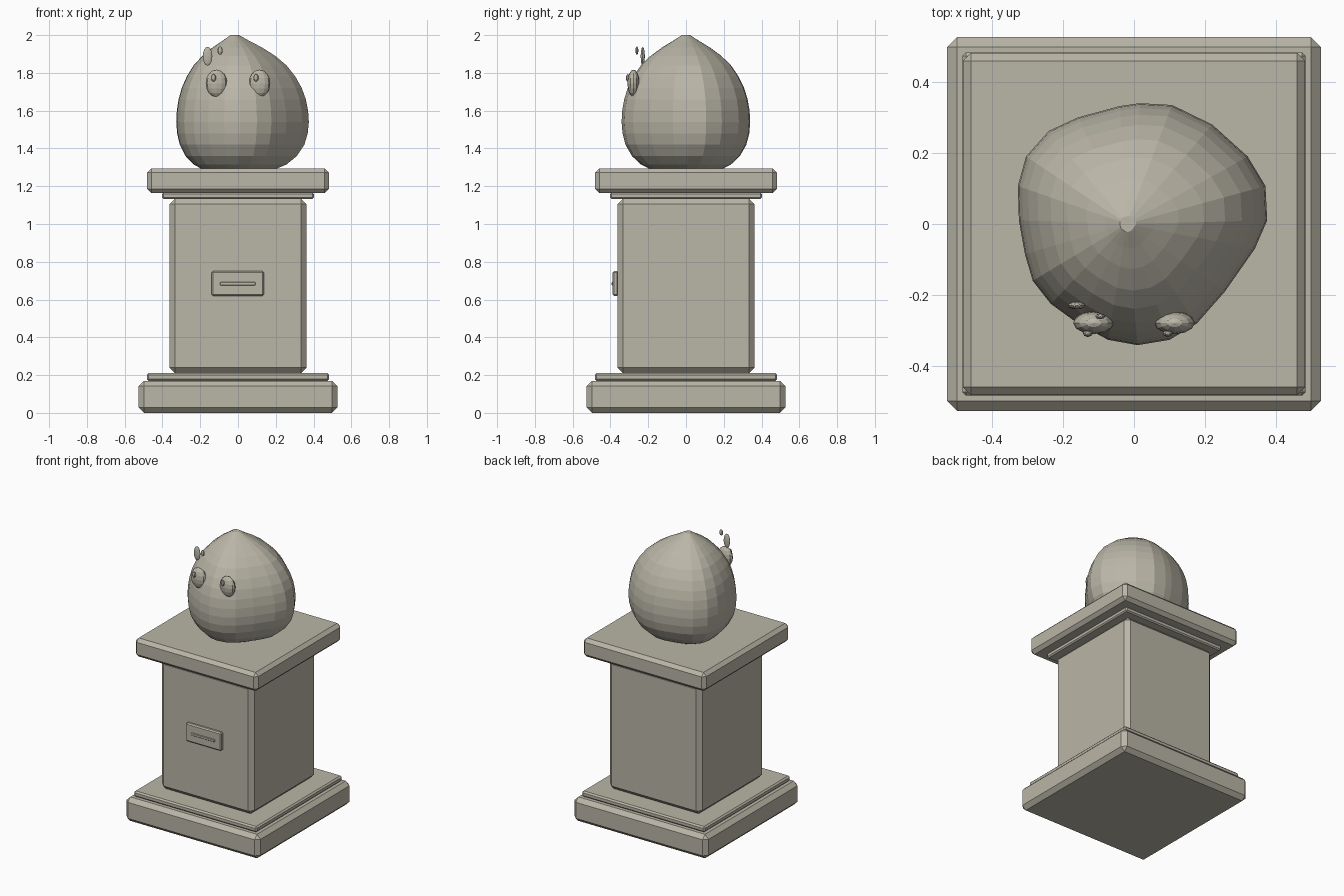
import bpy, bmesh

if "Cube" in bpy.data.objects:
    bpy.data.objects.remove(bpy.data.objects["Cube"])

stone = bpy.data.materials.new("stone")
stone.diffuse_color = (0.49, 0.465, 0.385, 1)
stone.use_nodes = True
stone.node_tree.nodes["Principled BSDF"].inputs["Base Color"].default_value = stone.diffuse_color


def finish(name, bm):
    bmesh.ops.recalc_face_normals(bm, faces=bm.faces)
    me = bpy.data.meshes.new(name)
    bm.to_mesh(me)
    bm.free()
    me.materials.append(stone)
    ob = bpy.data.objects.new(name, me)
    bpy.context.collection.objects.link(ob)
    return ob


def box(name, x0, x1, y0, y1, z0, z1, bevel):
    bm = bmesh.new()
    bmesh.ops.create_cube(bm, size=1)
    bmesh.ops.scale(bm, vec=(x1 - x0, y1 - y0, z1 - z0), verts=bm.verts)
    bmesh.ops.translate(bm, vec=((x0 + x1) / 2, (y0 + y1) / 2, (z0 + z1) / 2), verts=bm.verts)
    bmesh.ops.bevel(bm, geom=list(bm.edges), offset=bevel, segments=1,
                    profile=0.5, affect='EDGES')
    return finish(name, bm)


def ellipsoid(name, loc, radii, seg=12, rings=8):
    bm = bmesh.new()
    bmesh.ops.create_uvsphere(bm, u_segments=seg, v_segments=rings, radius=1)
    bmesh.ops.scale(bm, vec=radii, verts=bm.verts)
    bmesh.ops.translate(bm, vec=loc, verts=bm.verts)
    return finish(name, bm)


# Square pedestal, bottom to top: half width, z range, bevel
for name, h, z0, z1, b in [
    ("base_slab", 0.526, 0.0, 0.17, 0.028),
    ("base_step", 0.483, 0.17, 0.21, 0.01),
    ("shaft", 0.363, 0.21, 1.135, 0.03),
    ("cap_moulding", 0.402, 1.132, 1.167, 0.008),
    ("cap_slab", 0.482, 1.163, 1.295, 0.023),
]:
    box(name, -h, h, -h, h, z0, z1, b)

# Plaque with a raised bar
box("plaque", -0.14, 0.138, -0.388, -0.358, 0.62, 0.75, 0.008)
box("plaque_bar", -0.095, 0.092, -0.394, -0.378, 0.675, 0.693, 0.003)

# Irregular teardrop body: widest outline scaled along a vertical profile
outline = [(.375, .01), (.37, .107), (.32, .19), (.22, .28), (.107, .335), (.017, .34),
           (-.04, .332), (-.158, .30), (-.24, .262), (-.304, .19), (-.327, .107),
           (-.324, .01), (-.307, -.085), (-.285, -.16), (-.234, -.225), (-.158, -.28),
           (-.073, -.326), (.01, -.341), (.10, -.326), (.177, -.28), (.256, -.19),
           (.34, -.07)]
profile = [(1.29, .55), (1.315, .70), (1.36, .84), (1.42, .94), (1.48, .985), (1.54, 1.0),
           (1.60, .99), (1.66, .96), (1.72, .905), (1.78, .82), (1.84, .70),
           (1.89, .55), (1.935, .37), (1.97, .20), (1.99, .11), (2.0, .065)]
bm = bmesh.new()
rings = []
for z, f in profile:
    cx = -0.02 * (1 - f)
    rings.append([bm.verts.new((cx + x * f, y * f, z)) for x, y in outline])
n = len(outline)
for a, b in zip(rings, rings[1:]):
    for i in range(n):
        j = (i + 1) % n
        bm.faces.new((a[i], a[j], b[j], b[i]))
bm.faces.new(rings[0][::-1])
bm.faces.new(rings[-1])
finish("teardrop_body", bm)

# Eyes with small highlights
for side, x, hx in (("left", -0.114, -0.13), ("right", 0.114, 0.095)):
    ellipsoid(side + "_eye", (x, -0.278, 1.745), (0.057, 0.032, 0.072))
    ellipsoid(side + "_eye_highlight", (hx, -0.308, 1.774), (0.014, 0.01, 0.02), 8, 6)

# Shine spots on the upper left
ellipsoid("large_shine", (-0.161, -0.229, 1.888), (0.025, 0.011, 0.05))
ellipsoid("small_shine", (-0.095, -0.26, 1.918), (0.014, 0.008, 0.022), 8, 6)
